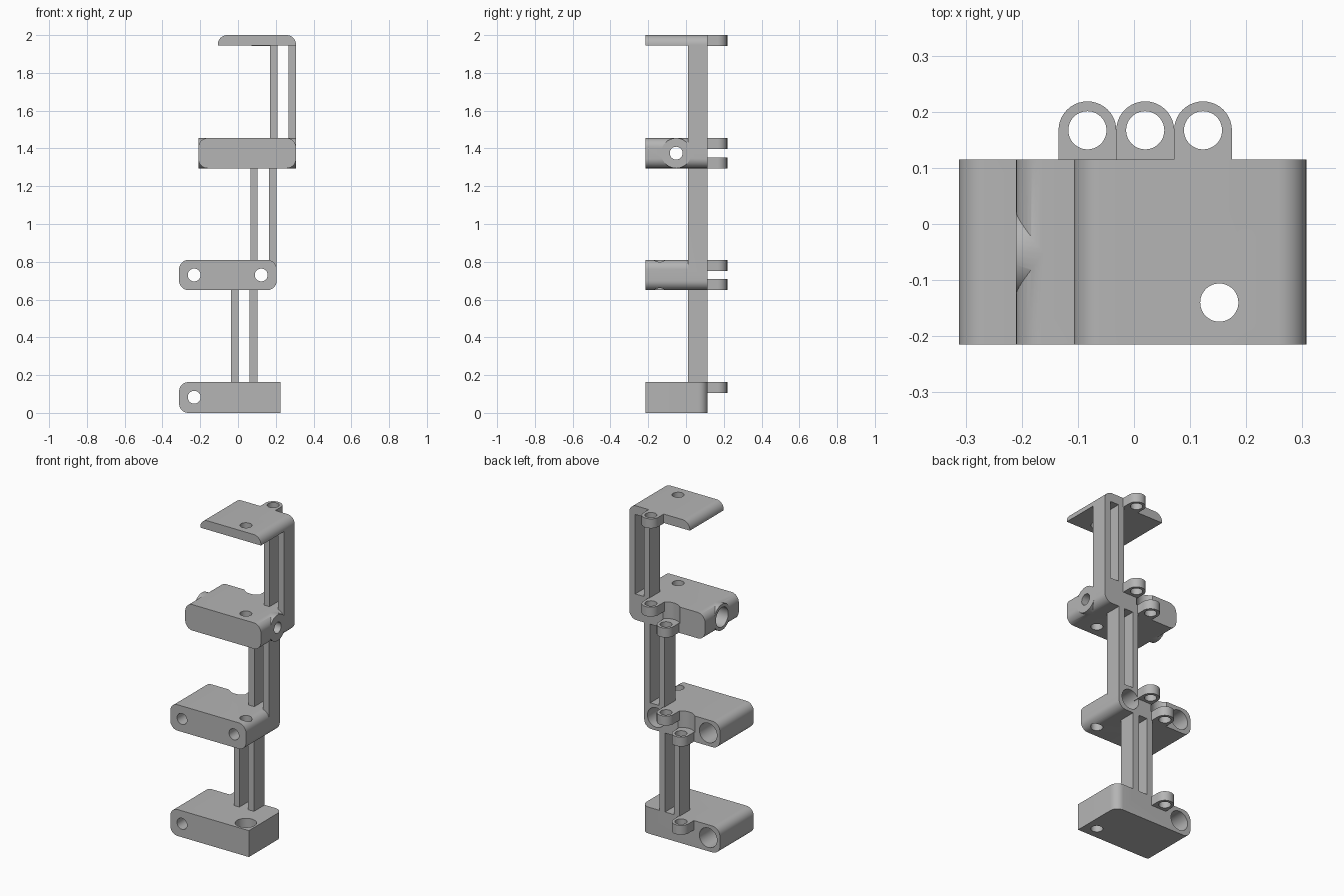
import bpy, bmesh, math
from mathutils import Vector

if "Cube" in bpy.data.objects:
    bpy.data.objects.remove(bpy.data.objects["Cube"], do_unlink=True)

grey = bpy.data.materials.new("light_grey")
grey.use_nodes = True
grey.diffuse_color = (0.46, 0.46, 0.46, 1)
grey.node_tree.nodes["Principled BSDF"].inputs["Base Color"].default_value = (0.46, 0.46, 0.46, 1)

FRONT, BACK = -0.215, 0.115
LUG_Y = 0.167
HOLE, BORE = 0.034, 0.06


def finish(bm, name):
    mesh = bpy.data.meshes.new(name)
    bm.to_mesh(mesh)
    bm.free()
    mesh.materials.append(grey)
    ob = bpy.data.objects.new(name, mesh)
    bpy.context.collection.objects.link(ob)
    return ob


def box(name, lo, hi, rule=None, radius=0.05):
    """Box whose edges picked by rule(direction, midpoint) are rounded."""
    bm = bmesh.new()
    bmesh.ops.create_cube(bm, size=1)
    lo, hi = Vector(lo), Vector(hi)
    edges = []
    if rule:
        for e in bm.edges:
            a, b = e.verts
            axis = max(range(3), key=lambda i: abs(a.co[i] - b.co[i]))
            if rule("xyz"[axis], a.co + b.co):
                edges.append(e)
    for v in bm.verts:
        v.co = [lo[i] + (hi[i] - lo[i]) * (v.co[i] + 0.5) for i in range(3)]
    if edges:
        bmesh.ops.bevel(bm, geom=edges, offset=radius, segments=10, profile=0.5, affect='EDGES')
    return finish(bm, name)


def rod(axis, start, length, radius):
    """Cylinder running from start along an axis."""
    bm = bmesh.new()
    bmesh.ops.create_cone(bm, cap_ends=True, segments=48, radius1=radius, radius2=radius, depth=length)
    step = Vector([float(axis == k) for k in "xyz"])
    turn = Vector((0, 0, 1)).rotation_difference(step).to_matrix()
    for v in bm.verts:
        v.co = turn @ v.co + Vector(start) + step * length / 2
    return finish(bm, "rod")


def combine(ob, other, operation):
    mod = ob.modifiers.new("cut", 'BOOLEAN')
    mod.operation, mod.solver, mod.object = operation, 'EXACT', other
    bpy.context.view_layer.objects.active = ob
    bpy.ops.object.modifier_apply(modifier=mod.name)
    bpy.data.objects.remove(other, do_unlink=True)


def add(ob, *parts):
    for p in parts:
        combine(ob, p, 'UNION')


def cut(ob, *parts):
    for p in parts:
        combine(ob, p, 'DIFFERENCE')


def smooth(ob):
    bpy.ops.object.select_all(action='DESELECT')
    ob.select_set(True)
    bpy.context.view_layer.objects.active = ob
    bpy.ops.object.shade_smooth_by_angle(angle=math.radians(30))


def pillar(block, left, right, bottom, top):
    """Two posts rising from a block with a slot between them."""
    for x0, x1 in ((left, left + 0.038), (right - 0.04, right)):
        add(block, box("post", (x0, 0.01, bottom), (x1, BACK, top)))


def lug(name, x, z, height=0.058):
    """Round-ended eyelet on the back."""
    ob = box(name, (x - 0.0515, 0.08, z), (x + 0.0515, LUG_Y + 0.0515, z + height),
             lambda axis, m: axis == "z" and m.y > 0, 0.0514)
    cut(ob, rod("z", (x, LUG_Y, z - 0.1), 0.3, HOLE))
    smooth(ob)


def screw_hole(ob, x, z):
    """Front-to-back hole, widened at the back."""
    cut(ob, rod("y", (x, FRONT - 0.1, z), 0.6, HOLE),
        rod("y", (x, BACK - 0.14, z), 0.3, BORE))


def upright_hole(ob, z):
    cut(ob, rod("z", (0.152, -0.14, z - 0.1), 0.4, HOLE))


# base block: rounded left end, rounded back right corner
base = box("base_block", (-0.312, FRONT, 0), (0.225, BACK, 0.163),
           lambda axis, m: (axis == "y" and m.x < 0) or (axis == "z" and m.x > 0 and m.y > 0))
pillar(base, -0.036, 0.102, 0.1, 0.67)
screw_hole(base, -0.232, 0.083)
upright_hole(base, 0)
cut(base, rod("z", (0.152, -0.14, 0.06), 0.3, BORE))

# lower tier
lower = box("lower_tier", (-0.312, FRONT, 0.65), (0.205, BACK, 0.81), lambda axis, m: axis == "y")
pillar(lower, 0.066, 0.205, 0.73, 1.31)
for x in (-0.232, 0.123):
    screw_hole(lower, x, 0.73)
upright_hole(lower, 0.65)
cut(lower, rod("z", (-0.083, LUG_Y, 0.708), 0.2, 0.078))

# upper tier with sideways boss
upper = box("upper_tier", (-0.21, FRONT, 1.295), (0.307, BACK, 1.455), lambda axis, m: axis == "y")
add(upper, rod("x", (-0.21, -0.052, 1.375), 0.517, 0.0799))
pillar(upper, 0.17, 0.307, 1.375, 1.949)
cut(upper, rod("x", (-0.4, -0.052, 1.375), 1, HOLE),
    rod("x", (-0.4, -0.052, 1.375), 0.31, BORE))
upright_hole(upper, 1.295)
cut(upper, rod("z", (0.02, LUG_Y, 1.353), 0.2, 0.078))

# top plate
plate = box("top_plate", (-0.107, FRONT, 1.945), (0.307, BACK, 2),
            lambda axis, m: axis == "y" and m.z > 0)
upright_hole(plate, 1.945)

for ob in (base, lower, upper, plate):
    smooth(ob)

# eyelets, one pair per pillar
for label, x, low, high in (("bottom", -0.083, 0.105, 0.65),
                            ("middle", 0.02, 0.752, 1.295),
                            ("top", 0.123, 1.397, 1.942)):
    lug(label + "_pillar_low_lug", x, low)
    lug(label + "_pillar_high_lug", x, high)
